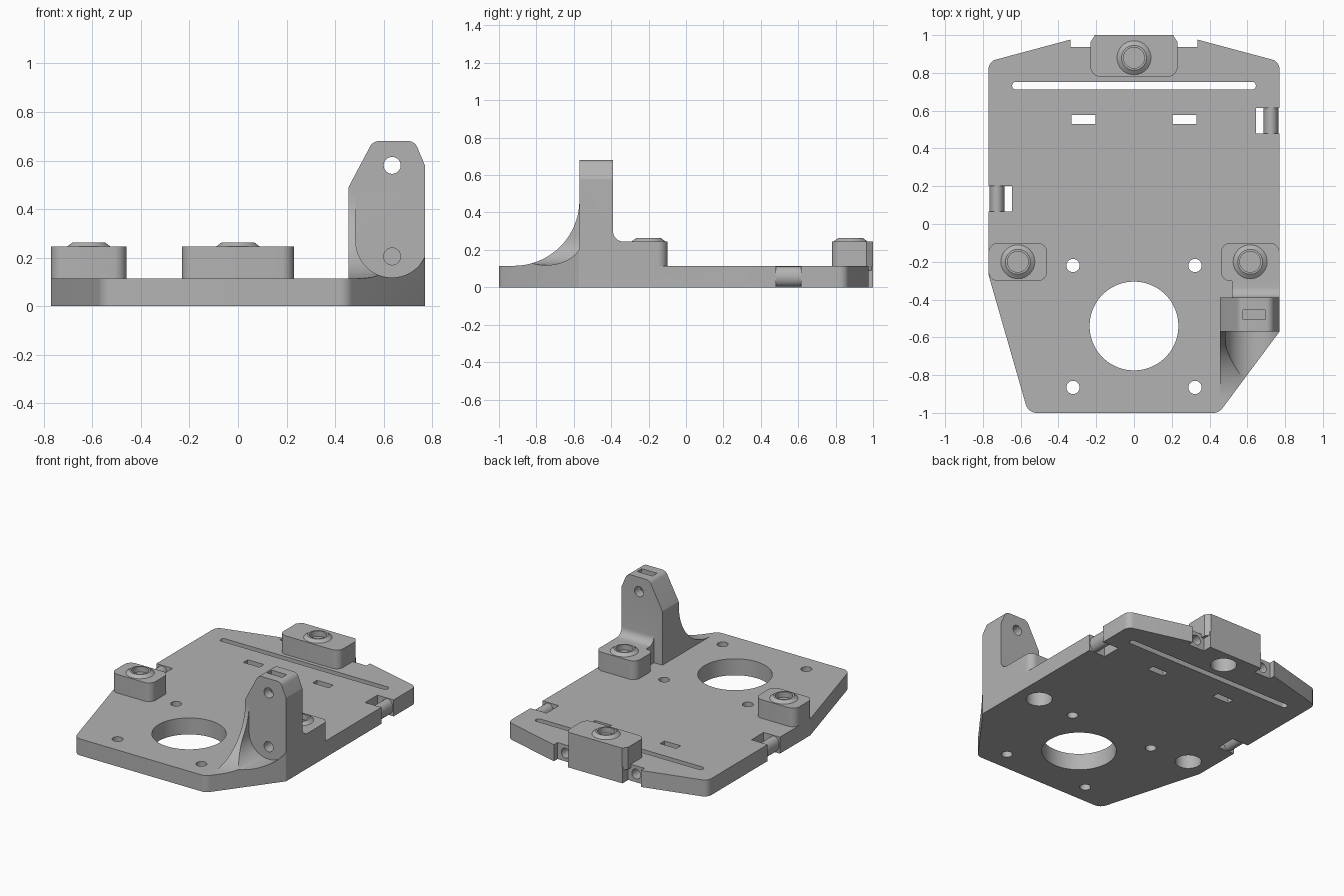
import bpy, bmesh, math
from mathutils import Vector

if "Cube" in bpy.data.objects:
    bpy.data.objects.remove(bpy.data.objects["Cube"])

T = 0.115          # plate thickness
BOSS = 0.245       # boss top height

grey = bpy.data.materials.new("light_grey")
grey.diffuse_color = (0.45, 0.45, 0.45, 1)
grey.use_nodes = True
grey.node_tree.nodes["Principled BSDF"].inputs["Base Color"].default_value = grey.diffuse_color


def rounded(pts, r, n=6):
    """Round each corner of a 2D outline; r is one radius or one per corner."""
    out = []
    for i, p in enumerate(pts):
        rad = r[i] if isinstance(r, (list, tuple)) else r
        p = Vector(p)
        if rad == 0:
            out.append(p)
            continue
        a = (Vector(pts[i - 1]) - p).normalized()
        b = (Vector(pts[(i + 1) % len(pts)]) - p).normalized()
        half = a.angle(b) / 2
        c = p + (a + b).normalized() * rad / math.sin(half)
        s = p + a * rad / math.tan(half) - c
        e = p + b * rad / math.tan(half) - c
        for k in range(n + 1):
            d = s.lerp(e, k / n)
            out.append(c + d.normalized() * rad)
    return out


def rect(x0, x1, y0, y1):
    return [(x0, y0), (x1, y0), (x1, y1), (x0, y1)]


def circle(x, y, r, n=40, ry=None):
    return [(x + r * math.cos(2 * math.pi * k / n),
             y + (ry or r) * math.sin(2 * math.pi * k / n)) for k in range(n)]


def prism(name, pts, lo, hi, axis="z", top=None):
    """Extrude an outline along an axis; top is an optional second outline."""
    def place(p, h):
        return {"z": (p[0], p[1], h), "y": (p[0], h, p[1]), "x": (h, p[0], p[1])}[axis]
    bm = bmesh.new()
    a = [bm.verts.new(place(p, lo)) for p in pts]
    b = [bm.verts.new(place(p, hi)) for p in (top or pts)]
    bm.faces.new(a)
    bm.faces.new(b[::-1])
    for i in range(len(a)):
        j = (i + 1) % len(a)
        bm.faces.new((a[i], b[i], b[j], a[j]))
    bmesh.ops.recalc_face_normals(bm, faces=bm.faces)
    me = bpy.data.meshes.new(name)
    bm.to_mesh(me)
    bm.free()
    me.materials.append(grey)
    ob = bpy.data.objects.new(name, me)
    bpy.context.collection.objects.link(ob)
    return ob


def combine(ob, other, op):
    """Apply a boolean and discard the second object."""
    m = ob.modifiers.new("cut", "BOOLEAN")
    m.operation, m.solver, m.object = op, "EXACT", other
    bpy.context.view_layer.objects.active = ob
    bpy.ops.object.modifier_apply(modifier=m.name)
    bpy.data.objects.remove(other)


def cut(ob, *args, **kw):
    combine(ob, prism("cutter", *args, **kw), "DIFFERENCE")


def add(ob, *args, **kw):
    combine(ob, prism("added", *args, **kw), "UNION")


# Base plate
outline = rounded([(-0.56, -1), (0.45, -1), (0.77, -0.57), (0.77, 0.86), (0.21, 1.01),
                   (-0.21, 1.01), (-0.77, 0.86), (-0.77, -0.27)],
                  [0.06, 0.06, 0.01, 0.05, 0, 0, 0.05, 0.02])
plate = prism("mounting_plate", outline, 0, T)
cut(plate, rect(-1, 1, 1.0, 1.1), -0.1, 0.3)

# Side tie slots with a rounded bar left across each
for s, y0, y1 in ((1, 0.48, 0.615), (-1, 0.065, 0.2)):
    cut(plate, rect(*sorted((s * 0.645, s * 0.8)), y0, y1), -0.1, 0.3)
    add(plate, circle(s * 0.725, T / 2, 0.04, 32, 0.053), y0 - 0.02, y1 + 0.02, axis="y")

# Rear notches with horizontal screw holes
for s in (-1, 1):
    cut(plate, rect(*sorted((s * 0.21, s * 0.335)), 0.937, 1.1), -0.1, 0.3)
    cut(plate, circle(s * 0.272, T / 2, 0.034, 24), 0.80, 1.1, axis="y")

# Motor opening, screw holes, long slot and small windows
cut(plate, circle(0, -0.54, 0.235, 72), -0.1, 0.3)
for s in (-1, 1):
    for y in (-0.22, -0.865):
        cut(plate, circle(s * 0.323, y, 0.035, 24), -0.1, 0.3)
    cut(plate, rect(*sorted((s * 0.205, s * 0.33)), 0.53, 0.578), -0.1, 0.3)
cut(plate, rounded(rect(-0.645, 0.645, 0.711, 0.753), 0.0205), -0.1, 0.3)

# Front gusset: concave ramp trimmed to the plate edge, with a screw pocket
ramp = [(-0.5, 0.05), (-0.5, 0.465)]
for k in range(21):
    t = math.pi / 2 * k / 20
    ramp.append((-0.92 + 0.35 * math.cos(t), 0.465 - 0.35 * math.sin(t)))
ramp.append((-0.92, 0.05))
gusset = prism("gusset", ramp, 0.455, 0.77, axis="x")
combine(gusset, prism("trim", outline, 0, 0.6), "INTERSECT")
pocket = [(0.485, 0.6)] + [(0.635 - 0.15 * math.cos(math.pi * k / 24),
                            0.268 - 0.15 * math.sin(math.pi * k / 24)) for k in range(25)]
cut(gusset, pocket + [(0.785, 0.6)], -1.2, -0.57, axis="y")
combine(plate, gusset, "UNION")

# Upright bearing tower
side = rounded([(0.455, 0.05), (0.77, 0.05), (0.77, 0.58), (0.728, 0.68),
                (0.556, 0.68), (0.455, 0.49)], [0, 0, 0.02, 0.04, 0.04, 0.02])
add(plate, side, -0.57, -0.39, axis="y")

# Neck joining the tower to the right boss
neck = [(-0.45, 0.05), (-0.45, 0.3), (-0.39, 0.3)]
for k in range(9):
    t = math.pi / 2 * k / 8
    neck.append((-0.335 - 0.055 * math.cos(t), 0.3 - 0.055 * math.sin(t)))
add(plate, neck + [(-0.25, BOSS), (-0.25, 0.05)], 0.52, 0.77, axis="x")

# Three bosses with conical collars and blind holes
bosses = [(-0.615, -0.2, rounded(rect(-0.77, -0.46, -0.302, -0.1), 0.05)),
          (0.615, -0.2, rounded(rect(0.46, 0.77, -0.302, -0.1), 0.05)),
          (0, 0.88, rounded([(-0.23, 0.78), (0.23, 0.78), (0.23, 0.965), (0.205, 1.0),
                             (-0.205, 1.0), (-0.23, 0.965)], [0.05, 0.05, 0, 0, 0, 0]))]
for x, y, shape in bosses:
    add(plate, shape, 0.09, BOSS)
    add(plate, circle(x, y, 0.09), BOSS - 0.01, BOSS)
    add(plate, circle(x, y, 0.09), BOSS, 0.263, top=circle(x, y, 0.066))
    cut(plate, circle(x, y, 0.055), 0.225, 0.3)
    cut(plate, circle(x, y, 0.083), -0.1, 0.2)

# Tower screw holes and nut slot
cut(plate, circle(0.635, 0.58, 0.035, 24), -0.7, -0.3, axis="y")
cut(plate, circle(0.635, 0.205, 0.035, 24), -0.7, -0.34, axis="y")
cut(plate, rect(0.577, 0.695, -0.505, -0.455), 0.53, 0.8)

# Smooth the curved faces, keep edges sharp
bpy.ops.object.select_all(action="DESELECT")
plate.select_set(True)
bpy.context.view_layer.objects.active = plate
bpy.ops.object.shade_smooth_by_angle(angle=math.radians(25))
